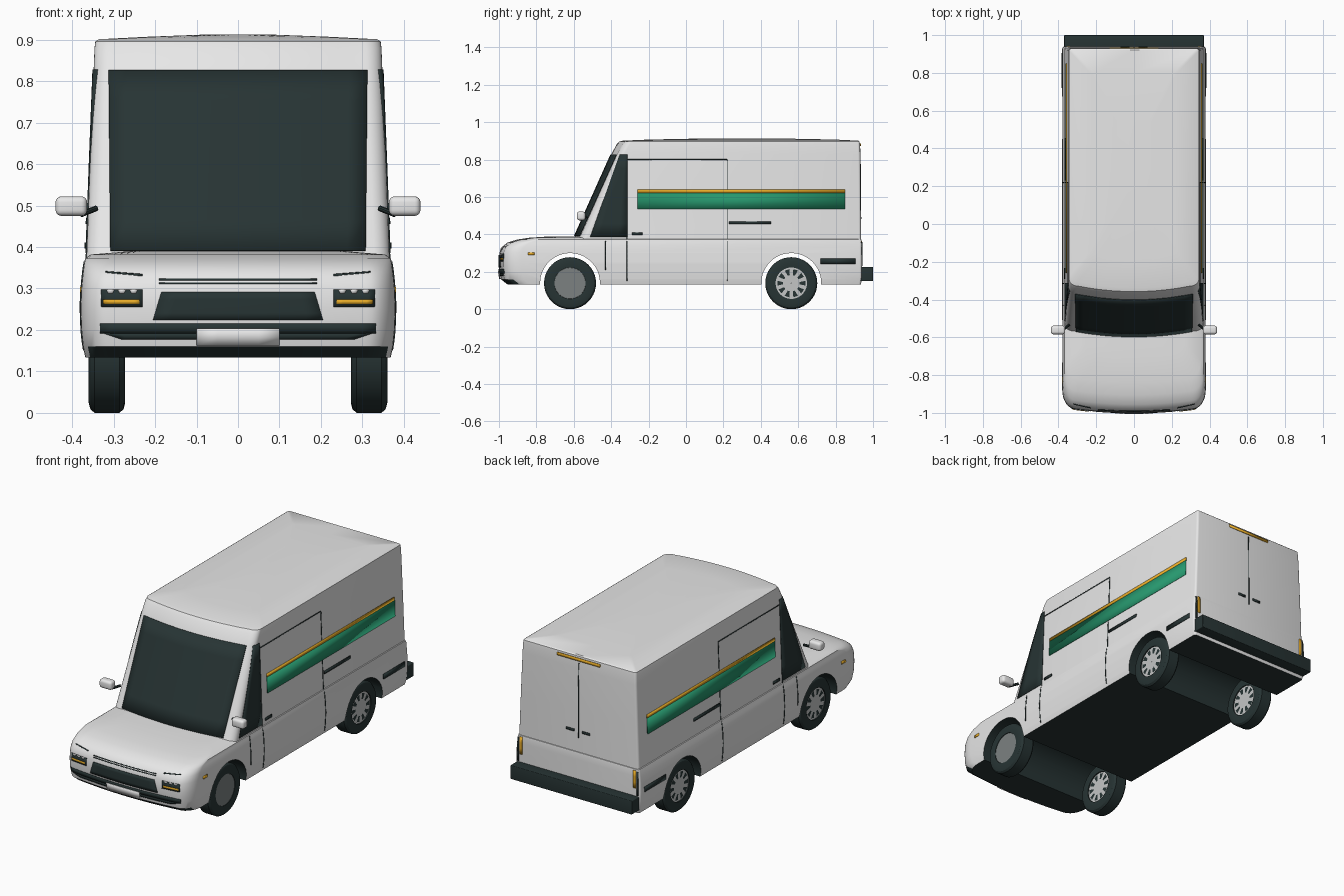
import bpy, bmesh, math
from mathutils import Vector
from mathutils.bvhtree import BVHTree

if "Cube" in bpy.data.objects:
    bpy.data.objects.remove(bpy.data.objects["Cube"])


def material(name, rgb):
    m = bpy.data.materials.new(name)
    m.diffuse_color = (*rgb, 1)
    m.use_nodes = True
    m.node_tree.nodes["Principled BSDF"].inputs["Base Color"].default_value = m.diffuse_color
    return m


WHITE = material("body_white", (0.8, 0.8, 0.8))
DARK = material("dark_trim", (0.02, 0.034, 0.034))
GREEN = material("stripe_green", (0.02, 0.31, 0.155))
AMBER = material("amber", (0.8, 0.41, 0.022))
RIM = material("rim_grey", (0.55, 0.56, 0.56))
PLAIN = material("plain_hub_grey", (0.2, 0.22, 0.22))


def make(name, bm, *mats, smooth=True):
    me = bpy.data.meshes.new(name)
    bm.to_mesh(me)
    bm.free()
    ob = bpy.data.objects.new(name, me)
    bpy.context.collection.objects.link(ob)
    for m in mats:
        me.materials.append(m)
    bpy.ops.object.select_all(action='DESELECT')
    ob.select_set(True)
    bpy.context.view_layer.objects.active = ob
    if smooth:
        bpy.ops.object.shade_smooth_by_angle(angle=math.radians(32))
    return ob


def outline(z, yf, yb, hw, rx, ry, rb, bow):
    """Closed plan outline: bowed front, rounded corners, straight sides."""
    half = [((hw - rx) * i / 5, yf + bow * (i / 5) ** 2) for i in range(5)]
    for i in range(9):
        a = math.pi / 2 * i / 8
        half.append((hw - rx + rx * math.sin(a), yf + bow + ry * (1 - math.cos(a))))
    for i in range(4):
        a = math.pi / 2 * i / 3
        half.append((hw - rb + rb * math.cos(a), yb - rb + rb * math.sin(a)))
    half.append((0, yb))
    left = [(-x, y) for x, y in half[-2:0:-1]]
    return [(x, y, z) for x, y in half + left]


def loft(levels):
    bm = bmesh.new()
    rings = [[bm.verts.new(p) for p in outline(*lv)] for lv in levels]
    for a, b in zip(rings, rings[1:]):
        for i in range(len(a)):
            j = (i + 1) % len(a)
            bm.faces.new((a[i], a[j], b[j], b[i]))
    bm.faces.new(rings[0][::-1])
    bm.faces.new(rings[-1])
    bmesh.ops.recalc_face_normals(bm, faces=bm.faces)
    return bm


# Lower body with hood: z, front, back, half width, corner rx, ry, rear radius, bow
lower = loft([
    (0.133, -0.955, 0.935, 0.368, 0.07, 0.10, 0.012, 0.02),
    (0.160, -0.990, 0.940, 0.374, 0.07, 0.10, 0.012, 0.02),
    (0.200, -0.998, 0.940, 0.378, 0.07, 0.10, 0.012, 0.02),
    (0.250, -1.000, 0.940, 0.380, 0.07, 0.10, 0.012, 0.02),
    (0.300, -0.998, 0.940, 0.378, 0.07, 0.10, 0.012, 0.02),
    (0.332, -0.985, 0.940, 0.375, 0.07, 0.10, 0.012, 0.02),
    (0.356, -0.955, 0.940, 0.372, 0.07, 0.10, 0.012, 0.02),
    (0.372, -0.905, 0.938, 0.369, 0.07, 0.10, 0.012, 0.02),
    (0.382, -0.840, 0.900, 0.355, 0.08, 0.10, 0.012, 0.02),
    (0.390, -0.720, 0.890, 0.260, 0.09, 0.08, 0.012, 0.02),
])
# Tall cabin and cargo box with a slightly crowned roof
upper = loft([
    (0.360, -0.608, 0.935, 0.366, 0.045, 0.04, 0.012, 0.03),
    (0.600, -0.501, 0.934, 0.357, 0.045, 0.04, 0.012, 0.03),
    (0.830, -0.398, 0.932, 0.348, 0.045, 0.04, 0.012, 0.03),
    (0.880, -0.372, 0.930, 0.346, 0.045, 0.04, 0.012, 0.03),
    (0.896, -0.358, 0.928, 0.344, 0.045, 0.04, 0.012, 0.03),
    (0.901, -0.338, 0.922, 0.336, 0.045, 0.04, 0.012, 0.03),
    (0.907, -0.200, 0.800, 0.220, 0.045, 0.04, 0.012, 0.03),
    (0.912, 0.050, 0.550, 0.090, 0.045, 0.04, 0.012, 0.03),
])
TREES = [BVHTree.FromBMesh(lower), BVHTree.FromBMesh(upper)]
body = make("lower_body", lower, WHITE, DARK, smooth=False)
make("cabin", upper, WHITE)

# Wheel tunnels cut through the lower body
WHEEL_Y, AXLE_Z, ARCH_R = (-0.62, 0.563), 0.14, 0.16
for y in WHEEL_Y:
    bpy.ops.mesh.primitive_cylinder_add(vertices=48, radius=ARCH_R, depth=2,
                                        location=(0, y, AXLE_Z), rotation=(0, math.pi / 2, 0))
    cutter = bpy.context.object
    cutter.hide_render = True
    mod = body.modifiers.new("arch", 'BOOLEAN')
    mod.operation, mod.object, mod.solver = 'DIFFERENCE', cutter, 'EXACT'
    bpy.context.view_layer.objects.active = body
    bpy.ops.object.modifier_apply(modifier=mod.name)
    bpy.data.objects.remove(cutter)
for p in body.data.polygons:
    c, n = p.center, p.normal
    arch = any(abs(math.hypot(c.y - y, c.z - AXLE_Z) - ARCH_R) < 0.004 for y in WHEEL_Y) and abs(n.x) < 0.1
    lip = c.z < 0.16 and n.y < -0.3
    p.material_index = int(arch or lip or n.z < -0.7)
bpy.ops.object.select_all(action='DESELECT')
body.select_set(True)
bpy.context.view_layer.objects.active = body
bpy.ops.object.shade_smooth_by_angle(angle=math.radians(32))

VIEWS = {  # ray origin and direction for each side
    "right": (lambda u, v: (3, u, v), Vector((-1, 0, 0))),
    "left": (lambda u, v: (-3, u, v), Vector((1, 0, 0))),
    "front": (lambda u, v: (u, -3, v), Vector((0, 1, 0))),
    "rear": (lambda u, v: (u, 3, v), Vector((0, -1, 0))),
}


def plate(name, view, quad, mat, nx=1, ny=1, off=0.003):
    """Thin plate laid onto the body; quad is bl, br, tr, tl."""
    origin, d = VIEWS[view]
    bl, br, tr, tl = [Vector(q) for q in quad]
    bm = bmesh.new()
    grid = []
    for j in range(ny + 1):
        row = []
        for i in range(nx + 1):
            p = bl.lerp(br, i / nx).lerp(tl.lerp(tr, i / nx), j / ny)
            o = Vector(origin(p.x, p.y))
            hits = [t.ray_cast(o, d) for t in TREES]
            dist = min(h[3] for h in hits if h[0] is not None)
            row.append(bm.verts.new(o + d * (dist - off)))
        grid.append(row)
    for j in range(ny):
        for i in range(nx):
            f = bm.faces.new((grid[j][i], grid[j][i + 1], grid[j + 1][i + 1], grid[j + 1][i]))
            f.normal_update()
            if f.normal.dot(d) > 0:
                f.normal_flip()
    ob = make(name, bm, mat)
    sol = ob.modifiers.new("thickness", 'SOLIDIFY')
    sol.thickness, sol.offset = 0.004, -1


def rect(u0, u1, v0, v1):
    return [(u0, v0), (u1, v0), (u1, v1), (u0, v1)]


# Side details, the same on both sides
for side in ("right", "left"):
    plate(side + "_window", side, [(-0.513, 0.385), (-0.313, 0.385), (-0.313, 0.828), (-0.355, 0.828)], DARK, 4, 6)
    plate(side + "_green_stripe", side, rect(-0.26, 0.85, 0.535, 0.622), GREEN, 1, 2)
    plate(side + "_amber_stripe", side, rect(-0.26, 0.85, 0.622, 0.64), AMBER)
    for n, y in (("front", -0.315), ("rear", 0.22)):
        plate(side + "_door_seam_" + n, side, rect(y - 0.002, y + 0.002, 0.15, 0.80), DARK, 1, 26, 0.002)
    plate(side + "_door_seam_top", side, rect(-0.315, 0.22, 0.798, 0.802), DARK, 1, 1, 0.002)
    plate(side + "_fender_seam", side, rect(-0.432, -0.428, 0.21, 0.365), DARK, 1, 6, 0.002)
    plate(side + "_slide_rail", side, rect(0.23, 0.455, 0.455, 0.47), DARK, off=0.005)
    plate(side + "_door_handle", side, rect(-0.29, -0.232, 0.397, 0.411), DARK, off=0.006)
    plate(side + "_rear_vent", side, rect(0.72, 0.905, 0.243, 0.27), DARK)
    plate(side + "_front_marker", side, rect(-0.845, -0.81, 0.29, 0.304), AMBER)

# Front details
plate("windshield", "front", [(-0.308, 0.392), (0.308, 0.392), (0.312, 0.827), (-0.312, 0.827)], DARK, 14, 6, 0.005)
plate("grille", "front", [(-0.205, 0.224), (0.205, 0.224), (0.185, 0.291), (-0.185, 0.291)], DARK, 10, 4)
for z in (0.311, 0.320):
    plate("hood_slit", "front", rect(-0.19, 0.19, z, z + 0.004), DARK, 10, 1, 0.002)
plate("lower_intake_top", "front", rect(-0.333, 0.333, 0.192, 0.215), DARK, 20, 2)
plate("lower_intake", "front", [(-0.28, 0.177), (0.28, 0.177), (0.325, 0.192), (-0.325, 0.192)], DARK, 20, 2)
plate("number_plate", "front", rect(-0.1, 0.1, 0.162, 0.203), WHITE, 4, 2, 0.008)
for s, n in ((1, "right"), (-1, "left")):
    plate(n + "_headlight", "front", rect(s * 0.23, s * 0.33, 0.256, 0.297), DARK, 6, 2)
    plate(n + "_turn_signal", "front", rect(s * 0.238, s * 0.325, 0.263, 0.273), AMBER, 6, 1, 0.006)
    for x in (0.252, 0.28, 0.308):
        plate(n + "_lamp", "front", [(s * (x - 0.005), 0.288), (s * (x + 0.005), 0.288),
                                     (s * (x + 0.01), 0.298), (s * (x - 0.01), 0.298)], WHITE, off=0.006)
    plate(n + "_brow_seam", "front", [(s * 0.23, 0.331), (s * 0.32, 0.339),
                                      (s * 0.32, 0.342), (s * 0.23, 0.335)], DARK, 6, 1, 0.002)
    # Rear lamps, corner strips and handles
    plate(n + "_tail_lamp", "rear", rect(s * 0.338, s * 0.354, 0.27, 0.365), AMBER, 1, 3)
    plate(n + "_corner_strip", "rear", rect(s * 0.359, s * 0.368, 0.23, 0.36), DARK, 1, 3)
    plate(n + "_rear_handle", "rear", rect(s * 0.025, s * 0.072, 0.482, 0.494), DARK, off=0.005)
plate("rear_door_seam", "rear", rect(-0.002, 0.002, 0.45, 0.86), DARK, 1, 4, 0.002)
plate("rear_top_light", "rear", rect(-0.13, 0.13, 0.872, 0.887), AMBER, off=0.005)


def box(name, lo, hi, mat, bevel):
    bm = bmesh.new()
    bmesh.ops.create_cube(bm, size=1)
    for v in bm.verts:
        v.co = [a + (c + 0.5) * (b - a) for a, b, c in zip(lo, hi, v.co)]
    bmesh.ops.bevel(bm, geom=bm.edges[:], offset=bevel, segments=4, profile=0.5, affect='EDGES')
    return make(name, bm, mat)


box("rear_bumper", (-0.37, 0.93, 0.15), (0.37, 1.0, 0.226), DARK, 0.004)
for s, n in ((1, "right"), (-1, "left")):
    x0, x1 = sorted((s * 0.364, s * 0.44))
    box(n + "_mirror", (x0, -0.584, 0.475), (x1, -0.538, 0.522), WHITE, 0.014)
    a, b = Vector((s * 0.345, -0.535, 0.492)), Vector((s * 0.375, -0.56, 0.48))
    bpy.ops.mesh.primitive_cylinder_add(vertices=10, radius=0.007, depth=0.05, location=(a + b) / 2,
                                        rotation=(b - a).to_track_quat('Z', 'Y').to_euler())
    bpy.context.object.name = n + "_mirror_arm"
    bpy.context.object.data.materials.append(DARK)


def lathe(name, profile, loc, mat, segs=40):
    """Revolve a closed (x, radius) loop around the x axis."""
    bm = bmesh.new()
    rings = [[bm.verts.new((x, r * math.cos(t), r * math.sin(t)))
              for t in (2 * math.pi * k / segs for k in range(segs))] for x, r in profile]
    for a, b in zip(rings, rings[1:] + rings[:1]):
        for i in range(segs):
            j = (i + 1) % segs
            bm.faces.new((a[i], a[j], b[j], b[i]))
    bmesh.ops.recalc_face_normals(bm, faces=bm.faces)
    make(name, bm, mat).location = loc


def slots(name, x, loc):
    """Ring of ten dark openings drawn on a rim face."""
    bm = bmesh.new()
    for k in range(10):
        t = 2 * math.pi * k / 10
        f = bm.faces.new([bm.verts.new((x, r * math.cos(t + a), r * math.sin(t + a)))
                          for r, a in ((0.044, -0.13), (0.076, -0.17), (0.076, 0.17), (0.044, 0.13))])
        f.normal_update()
        if f.normal.x * x < 0:
            f.normal_flip()
    make(name, bm, DARK, smooth=False).location = loc


# Wheels; the front right one has a plain hub on its outer face
TYRE = [(-0.041, 0.084), (-0.044, 0.115), (-0.040, 0.130), (-0.030, 0.139),
        (0.030, 0.139), (0.040, 0.130), (0.044, 0.115), (0.041, 0.084)]
HUB = [(-0.035, 0.001), (-0.035, 0.087), (0.035, 0.087), (0.035, 0.001)]
for y, end in zip(WHEEL_Y, ("front", "rear")):
    for s, n in ((1, "right"), (-1, "left")):
        name, loc = end + "_" + n, (s * 0.316, y, 0.139)
        plain = name == "front_right"
        lathe(name + "_tyre", TYRE, loc, DARK)
        lathe(name + "_rim", HUB, loc, RIM)
        slots(name + "_inner_slots", -s * 0.037, loc)
        if plain:
            lathe(name + "_plain_hub", [(0.034, 0.001), (0.034, 0.086), (0.039, 0.083), (0.039, 0.001)], loc, PLAIN)
        else:
            slots(name + "_outer_slots", s * 0.037, loc)
